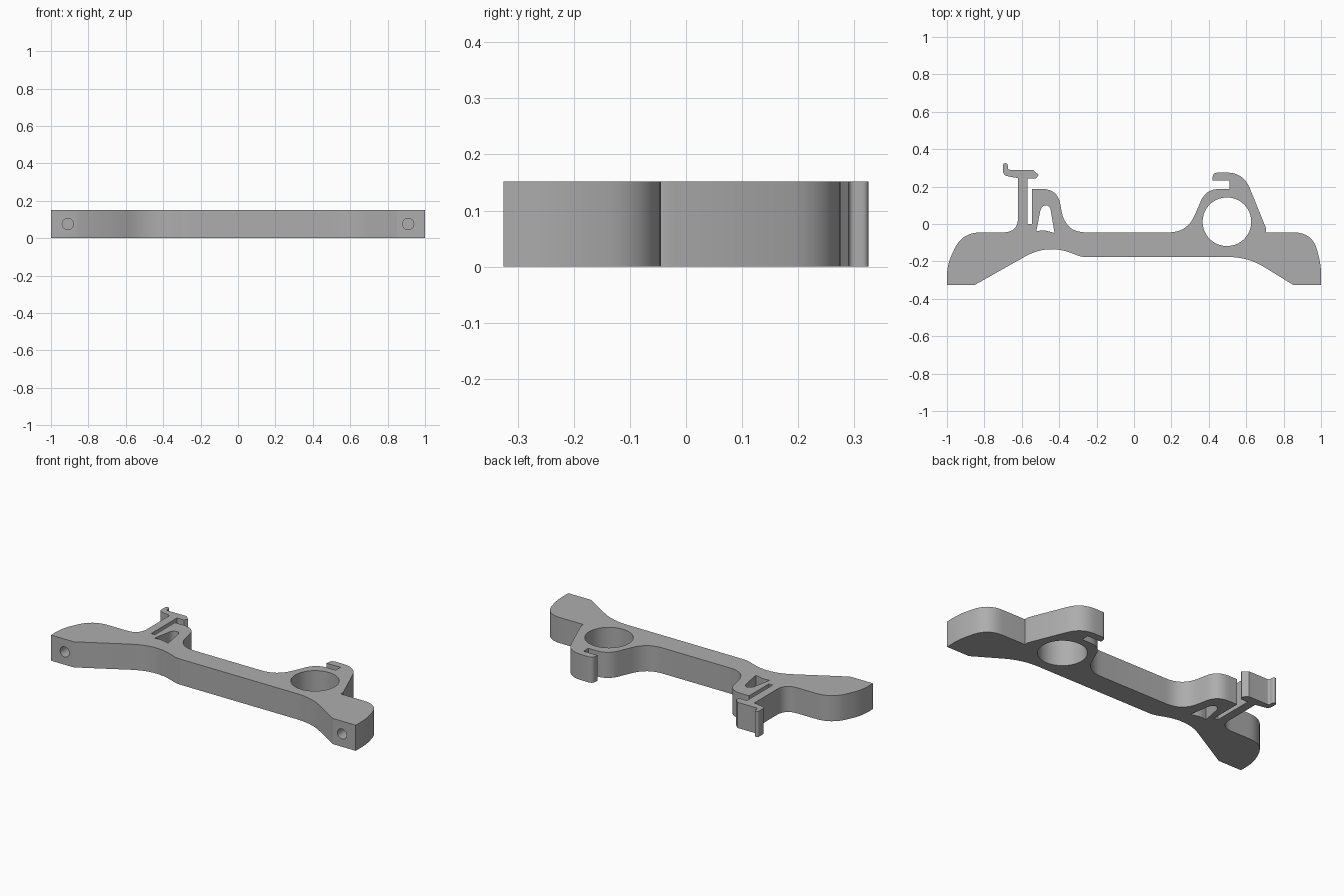
import bpy
import bmesh
import math
from mathutils import Vector

HEIGHT = 0.152

cube = bpy.data.objects.get("Cube")
if cube:
    bpy.data.objects.remove(cube, do_unlink=True)

grey = bpy.data.materials.new("plain grey")
grey.use_nodes = True
colour = (0.42, 0.42, 0.42, 1)
grey.diffuse_color = colour
grey.node_tree.nodes["Principled BSDF"].inputs["Base Color"].default_value = colour


def rounded(corners, steps=8):
    """Turn (x, y, cut) corners into a loop, blending each corner over its cut."""
    loop = []
    for i, (x, y, cut) in enumerate(corners):
        corner = Vector((x, y))
        if not cut:
            loop.append(corner)
            continue
        before = Vector(corners[i - 1][:2]) - corner
        after = Vector(corners[(i + 1) % len(corners)][:2]) - corner
        start = corner + before.normalized() * cut
        end = corner + after.normalized() * cut
        for k in range(steps + 1):
            t = k / steps
            loop.append(start * (1 - t) ** 2 + corner * 2 * t * (1 - t) + end * t ** 2)
    return loop


def circle(x, y, radius, count=64):
    return [Vector((x + radius * math.cos(math.tau * k / count),
                    y + radius * math.sin(math.tau * k / count))) for k in range(count)]


def plate(name, loops, height):
    """Fill an outline with its holes and pull it up into a solid."""
    bm = bmesh.new()
    for loop in loops:
        verts = [bm.verts.new((p.x, p.y, 0)) for p in loop]
        for a, b in zip(verts, verts[1:] + verts[:1]):
            bm.edges.new((a, b))
    bmesh.ops.triangle_fill(bm, edges=bm.edges[:], use_beauty=True)
    bmesh.ops.dissolve_limit(bm, angle_limit=0.01, verts=[], edges=bm.edges[:])
    top = bmesh.ops.extrude_face_region(bm, geom=bm.faces[:])["geom"]
    bmesh.ops.translate(bm, vec=(0, 0, height),
                        verts=[g for g in top if isinstance(g, bmesh.types.BMVert)])
    bmesh.ops.recalc_face_normals(bm, faces=bm.faces[:])
    mesh = bpy.data.meshes.new(name)
    bm.to_mesh(mesh)
    bm.free()
    mesh.materials.append(grey)
    obj = bpy.data.objects.new(name, mesh)
    bpy.context.collection.objects.link(obj)
    return obj


# Underside of the beam with its arch, feet at both ends
front_edge = [(-1, -.325, 0), (-.85, -.325, 0), (-.46, -.105, .14), (-.28, -.177, .03),
              (.61, -.177, .1), (.85, -.325, 0), (1, -.325, 0)]
right_wing = [(1, -.22, .05), (.955, -.045, .1), (.705, -.045, 0), (.705, -.02, 0)]
# Ring support ending in a small hook
hook = [(.585, .275, .09), (.42, .275, .03), (.42, .232, 0), (.51, .232, 0),
        (.51, .187, 0), (.385, .187, .07), (.285, -.045, .1)]
# Sprung stop, slot and latch arm
latch = [(-.365, -.045, .11), (-.41, .187, .08), (-.545, .187, 0), (-.545, 0, 0),
         (-.57, 0, 0), (-.57, .242, 0), (-.525, .242, 0), (-.51, .262, 0),
         (-.54, .29, 0), (-.675, .29, .012), (-.675, .325, .012), (-.70, .325, .012),
         (-.70, .26, .025), (-.62, .245, 0), (-.62, -.045, .08)]
left_wing = [(-.92, -.045, .1), (-1, -.22, .06)]

outline = rounded(front_edge + right_wing + hook + latch + left_wing)
ring_hole = circle(.497, .012, .13)
stop_hole = rounded([(-.522, -.038, 0), (-.495, .102, .035), (-.45, .102, .03),
                     (-.425, -.048, 0), (-.48, -.033, .02)])
bracket = plate("bracket", [outline, ring_hole, stop_hole], HEIGHT)

# Blind screw holes in the feet
for side, x in (("right", -.91), ("left", .91)):
    cutter = plate(side + "_screw_cutter", [circle(0, 0, .03, 32)], .2)
    cutter.rotation_euler.x = math.pi / 2
    cutter.location = (x, -.175, HEIGHT / 2)
    cutter.hide_render = True
    cutter.hide_set(True)
    cut = bracket.modifiers.new(side + "_screw_hole", "BOOLEAN")
    cut.operation = "DIFFERENCE"
    cut.solver = "EXACT"
    cut.object = cutter

# Bake the holes, remove the cutters, smooth the curved walls
bpy.context.view_layer.update()
bpy.context.view_layer.objects.active = bracket
bracket.select_set(True)
for cut in list(bracket.modifiers):
    cutter = cut.object
    bpy.ops.object.modifier_apply(modifier=cut.name)
    bpy.data.objects.remove(cutter, do_unlink=True)
bpy.ops.object.shade_smooth_by_angle(angle=math.radians(30))
